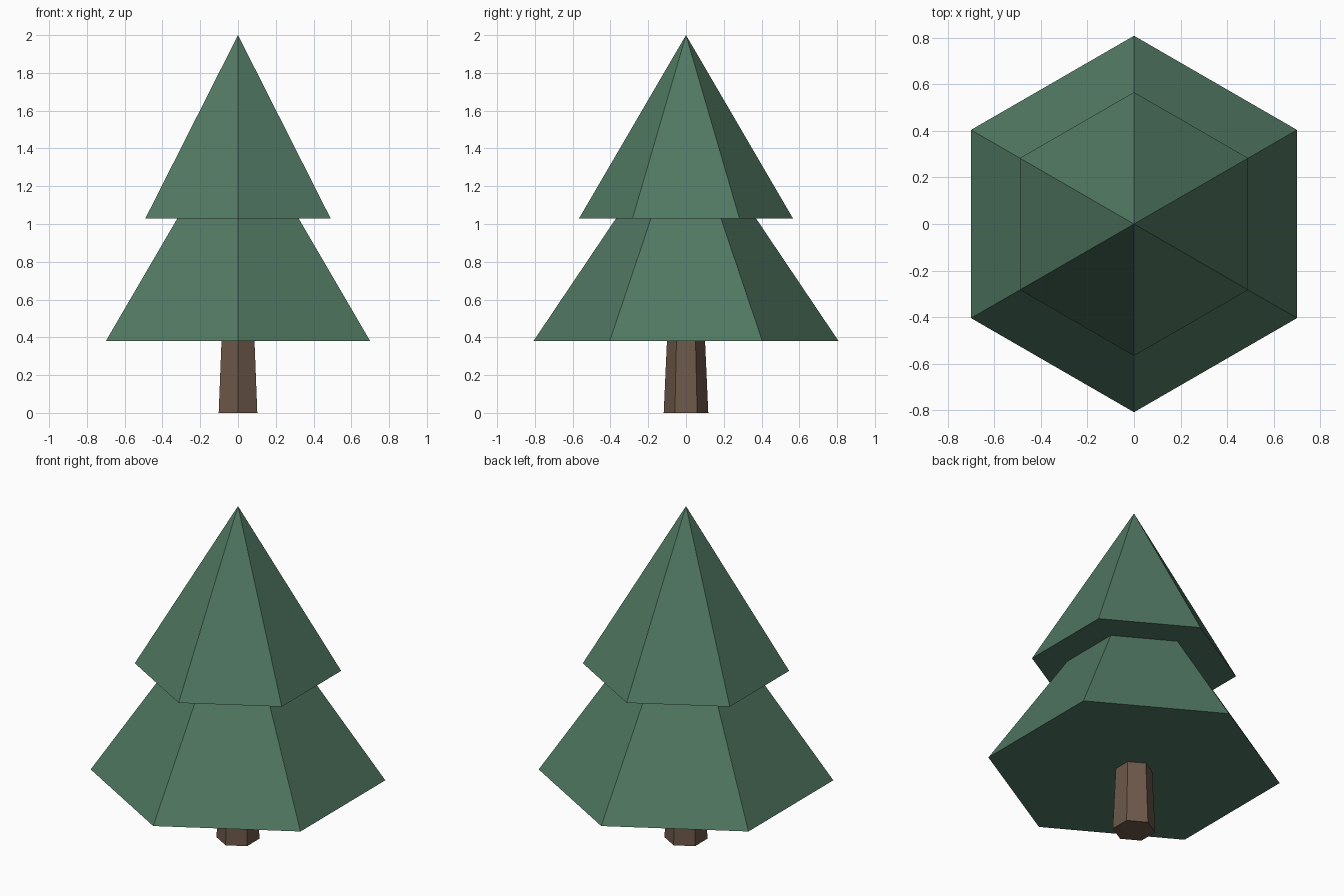
import bpy
import bmesh
from mathutils import Matrix

cube = bpy.data.objects.get("Cube")
if cube:
    bpy.data.objects.remove(cube, do_unlink=True)


def material(name, rgb):
    mat = bpy.data.materials.new(name)
    mat.use_nodes = True
    color = (*rgb, 1.0)
    mat.diffuse_color = color
    mat.node_tree.nodes["Principled BSDF"].inputs["Base Color"].default_value = color
    return mat


def hex_cone(name, bottom, top, r_bottom, r_top, mat):
    """Closed six-sided cone or frustum with corners facing front and back."""
    bm = bmesh.new()
    bmesh.ops.create_cone(
        bm, cap_ends=True, cap_tris=False, segments=6,
        radius1=r_bottom, radius2=r_top, depth=top - bottom,
        matrix=Matrix.Translation((0, 0, (top + bottom) / 2)))
    bmesh.ops.remove_doubles(bm, verts=bm.verts, dist=0.0001)
    mesh = bpy.data.meshes.new(name)
    bm.to_mesh(mesh)
    bm.free()
    mesh.materials.append(mat)
    obj = bpy.data.objects.new(name, mesh)
    bpy.context.collection.objects.link(obj)
    return obj


green = material("pine green", (0.082, 0.188, 0.122))
brown = material("bark brown", (0.152, 0.098, 0.067))

# Tapered trunk, ending just inside the foliage
hex_cone("trunk", 0, 0.4, 0.118, 0.1, brown)

# Two stacked tiers of foliage
hex_cone("lower_foliage", 0.38, 1.58, 0.808, 0, green)
hex_cone("upper_foliage", 1.03, 2.0, 0.566, 0, green)
